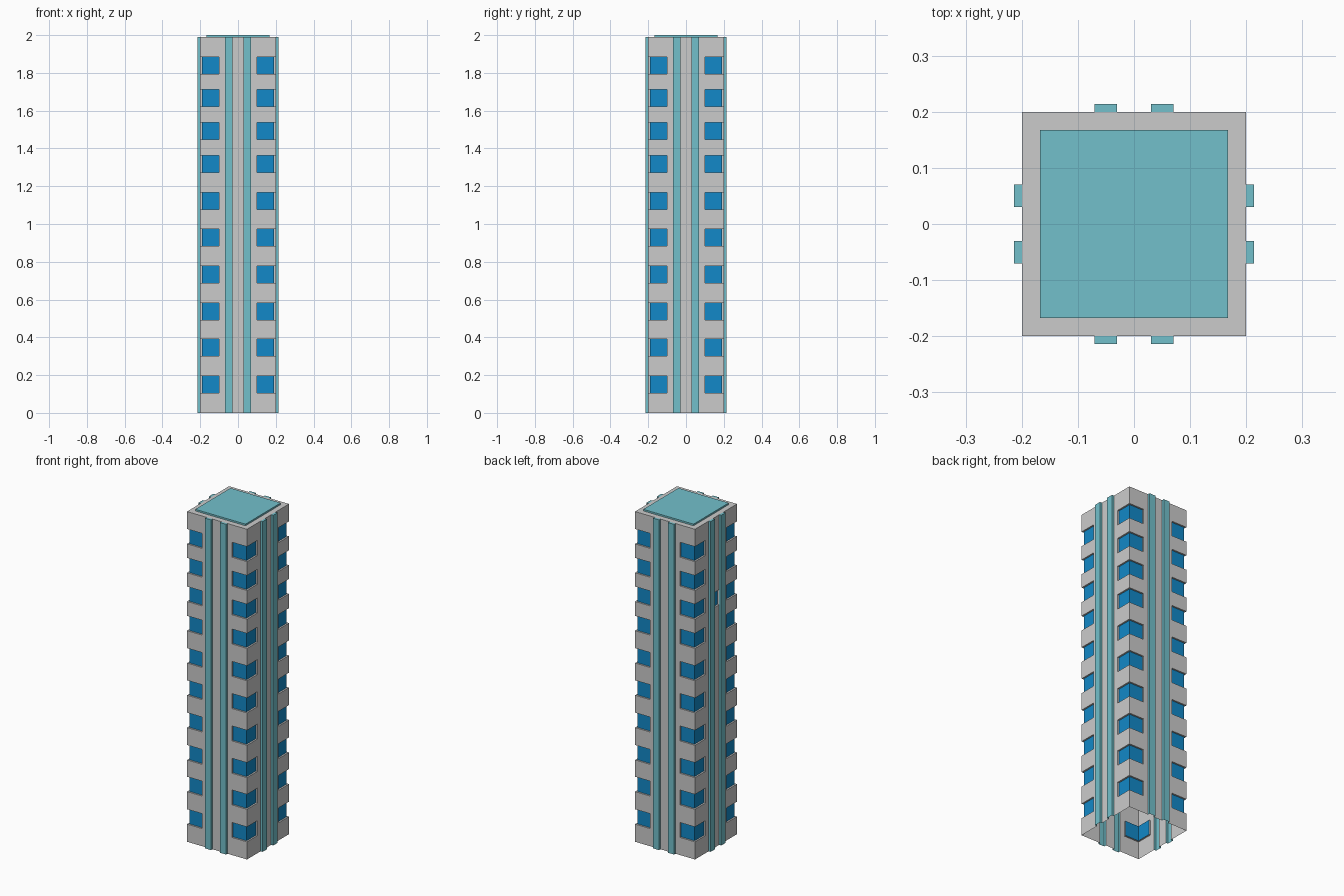
import bpy, bmesh, math
from mathutils import Vector, Matrix

if "Cube" in bpy.data.objects:
    bpy.data.objects.remove(bpy.data.objects["Cube"])

W, G, E = 0.20, 0.19, 0.2137      # wall, recessed glass and pilaster distance from centre
P0, P1, C = 0.03, 0.07, 0.10      # pilaster inner/outer edge, window inner edge
TOP, WIN_H = 1.99, 0.09
WINDOWS = [0.106, 0.302, 0.493, 0.688, 0.883, 1.077, 1.272, 1.448, 1.621, 1.795]
ODD_FLOOR, ODD_SIDE = 7, 3        # one extra small window on the left side


def material(name, color):
    m = bpy.data.materials.new(name)
    m.diffuse_color = color
    m.use_nodes = True
    m.node_tree.nodes["Principled BSDF"].inputs["Base Color"].default_value = m.diffuse_color
    return m


teal = material("teal", (0.17, 0.53, 0.60, 1))
blue = material("blue", (0.006, 0.25, 0.58, 1))
walls, glass, pilasters = bmesh.new(), bmesh.new(), bmesh.new()


def face(bm, pts, normal, rot):
    """Add a polygon facing the given direction, turned to its side of the tower."""
    f = bm.faces.new([bm.verts.new(rot @ Vector(p)) for p in pts])
    f.normal_update()
    if f.normal.dot(rot @ Vector(normal)) < 0:
        f.normal_flip()


def front(bm, x0, x1, z0, z1, d, rot):
    face(bm, [(x0, -d, z0), (x1, -d, z0), (x1, -d, z1), (x0, -d, z1)], (0, -1, 0), rot)


def flank(bm, x, d0, d1, z0, z1, direction, rot):
    face(bm, [(x, -d0, z0), (x, -d1, z0), (x, -d1, z1), (x, -d0, z1)], (direction, 0, 0), rot)


def finish(bm, name, mat=None):
    bmesh.ops.remove_doubles(bm, verts=bm.verts, dist=1e-5)
    me = bpy.data.meshes.new(name)
    bm.to_mesh(me)
    bm.free()
    if mat:
        me.materials.append(mat)
    bpy.context.collection.objects.link(bpy.data.objects.new(name, me))


for side in range(4):
    rot = Matrix.Rotation(side * math.pi / 2, 3, 'Z')
    # central wall strip, with the single odd window on one side
    if side == ODD_SIDE:
        z0 = WINDOWS[ODD_FLOOR]
        z1 = z0 + WIN_H
        front(walls, -P0, P0, 0, z0, W, rot)
        front(walls, -P0, P0, z1, TOP, W, rot)
        front(glass, -P0, P0, z0, z1, G, rot)
        for z, n in ((z0, 1), (z1, -1)):
            face(walls, [(-P0, -W, z), (P0, -W, z), (P0, -G, z), (-P0, -G, z)], (0, 0, n), rot)
        for s in (-1, 1):
            flank(walls, s * P0, G, W, z0, z1, -s, rot)
    else:
        front(walls, -P0, P0, 0, TOP, W, rot)

    for s in (-1, 1):
        # pilaster: open at the back and bottom, capped on top
        front(pilasters, s * P0, s * P1, 0, TOP, E, rot)
        flank(pilasters, s * P0, W, E, 0, TOP, -s, rot)
        flank(pilasters, s * P1, W, E, 0, TOP, s, rot)
        face(pilasters, [(s * P0, -W, TOP), (s * P1, -W, TOP), (s * P1, -E, TOP),
                         (s * P0, -E, TOP)], (0, 0, 1), rot)
        # wall strip beside the corner windows, then the corner bands between them
        front(walls, s * P1, s * C, 0, TOP, W, rot)
        z_prev = 0
        for z0 in WINDOWS:
            z1 = z0 + WIN_H
            front(walls, s * C, s * W, z_prev, z0, W, rot)
            front(glass, s * C, s * G, z0, z1, G, rot)
            flank(walls, s * C, G, W, z0, z1, s, rot)
            for z, n in ((z0, 1), (z1, -1)):      # sill and head
                face(walls, [(s * C, -W, z), (s * W, -W, z), (s * G, -G, z),
                             (s * C, -G, z)], (0, 0, n), rot)
            z_prev = z1
        front(walls, s * C, s * W, z_prev, TOP, W, rot)

# roof deck
face(walls, [(-W, -W, TOP), (W, -W, TOP), (W, W, TOP), (-W, W, TOP)], (0, 0, 1), Matrix.Identity(3))

finish(walls, "tower_walls")
finish(glass, "window_glass", blue)
finish(pilasters, "pilasters", teal)

# raised roof panel
panel = bmesh.new()
bmesh.ops.create_cube(panel, size=1, matrix=Matrix.Translation((0, 0, TOP + 0.005))
                      @ Matrix.Diagonal((0.335, 0.335, 0.01, 1)))
finish(panel, "roof_panel", teal)
